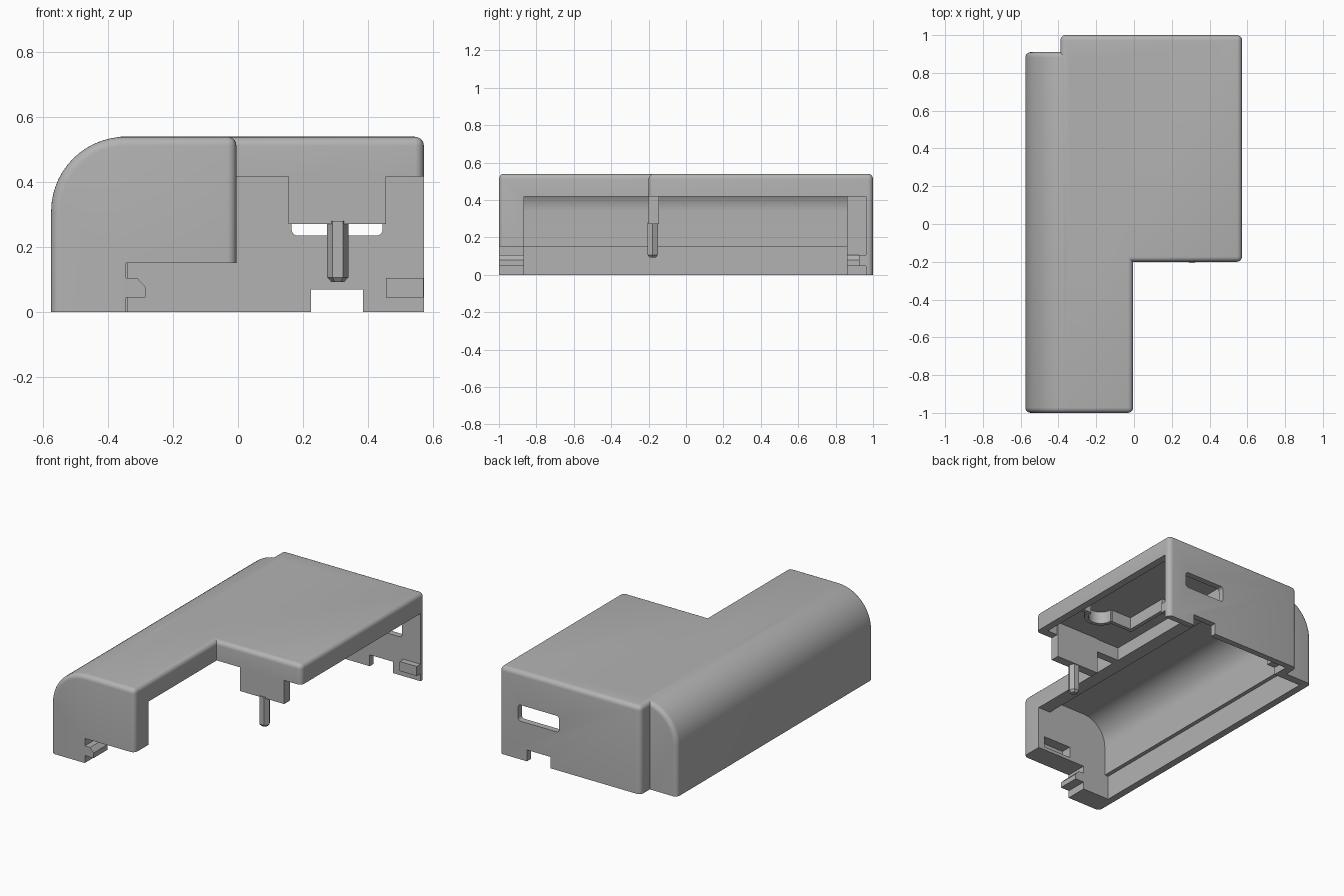
import bpy, bmesh, math
from mathutils import Vector

if "Cube" in bpy.data.objects:
    bpy.data.objects.remove(bpy.data.objects["Cube"], do_unlink=True)

grey = bpy.data.materials.new("plastic_grey")
grey.use_nodes = True
grey.diffuse_color = (0.45, 0.45, 0.45, 1)
grey.node_tree.nodes["Principled BSDF"].inputs["Base Color"].default_value = grey.diffuse_color


def prism(name, outline, axis, lo, hi, bevel=0.0, only_along=None):
    """Extrude a 2D outline along an axis; optionally round its sharp edges."""
    place = {"x": lambda a, b, t: (t, a, b),
             "y": lambda a, b, t: (a, t, b),
             "z": lambda a, b, t: (a, b, t)}[axis]
    bm = bmesh.new()
    face = bm.faces.new([bm.verts.new(place(a, b, lo)) for a, b in outline])
    new = bmesh.ops.extrude_face_region(bm, geom=[face])["geom"]
    shift = Vector(place(0, 0, hi - lo))
    bmesh.ops.translate(bm, vec=shift, verts=[v for v in new if isinstance(v, bmesh.types.BMVert)])
    bmesh.ops.recalc_face_normals(bm, faces=bm.faces)
    if bevel:
        sharp = [e for e in bm.edges if e.calc_face_angle(0) > math.radians(35)]
        if only_along is not None:
            sharp = [e for e in sharp
                     if abs((e.verts[0].co - e.verts[1].co).normalized()[only_along]) > 0.9]
        bmesh.ops.bevel(bm, geom=sharp, offset=bevel, segments=5, profile=0.5, affect="EDGES")
    mesh = bpy.data.meshes.new(name)
    bm.to_mesh(mesh)
    bm.free()
    mesh.materials.append(grey)
    ob = bpy.data.objects.new(name, mesh)
    bpy.context.collection.objects.link(ob)
    return ob


def box(name, x, y, z, bevel=0.0, only_along=None):
    outline = [(x[0], y[0]), (x[1], y[0]), (x[1], y[1]), (x[0], y[1])]
    return prism(name, outline, "z", z[0], z[1], bevel, only_along)


def arched(left, right, bottom, top, radius, steps):
    """Cross-section with a large quarter round at its upper left."""
    pts = [(right, top), (right, bottom), (left, bottom)]
    for i in range(steps + 1):
        a = math.pi / 2 * i / steps
        pts.append((left + radius * (1 - math.cos(a)), top - radius * (1 - math.sin(a))))
    return pts


def apply_boolean(target, tool, operation):
    mod = target.modifiers.new("bool", "BOOLEAN")
    mod.operation = operation
    mod.solver = "EXACT"
    mod.object = tool
    bpy.context.view_layer.update()
    result = bpy.data.meshes.new_from_object(
        target.evaluated_get(bpy.context.evaluated_depsgraph_get()))
    target.modifiers.clear()
    target.data = result
    bpy.data.objects.remove(tool, do_unlink=True)


# Outer body: long arched bar joined to a wide rounded block
cover = prism("cover_shell", arched(-0.575, -0.005, -0.2, 0.54, 0.23, 14), "y", -1, 0.91, 0.028)
apply_boolean(cover, box("wide_block", (-0.39, 0.572), (-0.2, 1), (-0.2, 0.54), 0.028), "UNION")

# Hollow interior, open side and wall openings
cutters = [
    box("floor_cut", (-1, 1), (-2, 2), (-1, 0)),
    prism("arch_cavity", arched(-0.505, -0.09, -0.1, 0.5, 0.16, 14), "y", -0.865, 0.86),
    box("lower_wall_step", (-0.53, -0.4), (-0.865, 0.86), (-0.1, 0.152)),
    box("wide_cavity", (-0.005, 0.525), (-0.15, 0.962), (-0.1, 0.5)),
    box("side_opening", (-0.34, 0.8), (-0.865, 0.962), (-0.1, 0.418)),
    box("front_bottom_cut", (-0.345, 0.2), (-1.2, -0.8), (-0.1, 0.152)),
    box("front_pocket", (-0.24, -0.05), (-0.93, -0.8), (0.172, 0.24)),
    box("port_slot", (0.165, 0.445), (0.9, 1.1), (0.236, 0.335), 0.018, 1),
    box("cable_notch", (0.225, 0.385), (0.9, 1.1), (-0.1, 0.07)),
]
for c in cutters:
    apply_boolean(cover, c, "DIFFERENCE")

# Snap clips on the front and rear walls
hook = [(-0.355, 0.105), (-0.31, 0.105), (-0.285, 0.078), (-0.285, 0.046), (-0.355, 0.046)]
prism("front_clip", hook, "y", -0.999, -0.865)
prism("rear_clip", hook, "y", 0.86, 0.925)
box("rear_side_clip", (0.455, 0.571), (0.925, 0.965), (0.046, 0.105))

# Hanging block with its hexagonal pin
box("front_block", (0.155, 0.455), (-0.2, -0.145), (0.272, 0.505))


def hexagon(r):
    return [(0.307 + r * math.cos(i * math.pi / 3), -0.178 + r * math.sin(i * math.pi / 3))
            for i in range(6)]


pin = prism("pin", hexagon(0.0325), "z", 0.093, 0.29)
for v in pin.data.vertices:
    if v.co.z < 0.1:
        v.co.x = 0.307 + (v.co.x - 0.307) * 0.6
        v.co.y = -0.178 + (v.co.y + 0.178) * 0.6
prism("pin_collar", hexagon(0.0325), "z", 0.107, 0.28)
pin_bottom = bpy.data.objects["pin"]
for v in pin_bottom.data.vertices:
    if v.co.z > 0.2:
        v.co.z = 0.107

# Ceiling ribs: straight rib, cross ribs and a curved rib between them
box("ceiling_rib", (0.14, 0.164), (0.14, 0.45), (0.425, 0.505))
box("cross_rib_inner", (0.15, 0.3), (0.14, 0.164), (0.425, 0.505))
box("cross_rib_outer", (0.47, 0.53), (0.14, 0.164), (0.425, 0.505))
arc = [(math.pi + math.pi * i / 12) for i in range(13)]
ring = [(0.385 + 0.097 * math.cos(a), 0.16 + 0.097 * math.sin(a)) for a in arc]
ring += [(0.385 + 0.073 * math.cos(a), 0.16 + 0.073 * math.sin(a)) for a in reversed(arc)]
prism("curved_rib", ring, "z", 0.425, 0.505)

# Smooth shading on rounded parts, sharp edges kept
bpy.ops.object.select_all(action="DESELECT")
for name in ("cover_shell", "curved_rib"):
    ob = bpy.data.objects[name]
    ob.select_set(True)
    bpy.context.view_layer.objects.active = ob
bpy.ops.object.shade_smooth_by_angle(angle=math.radians(30))
